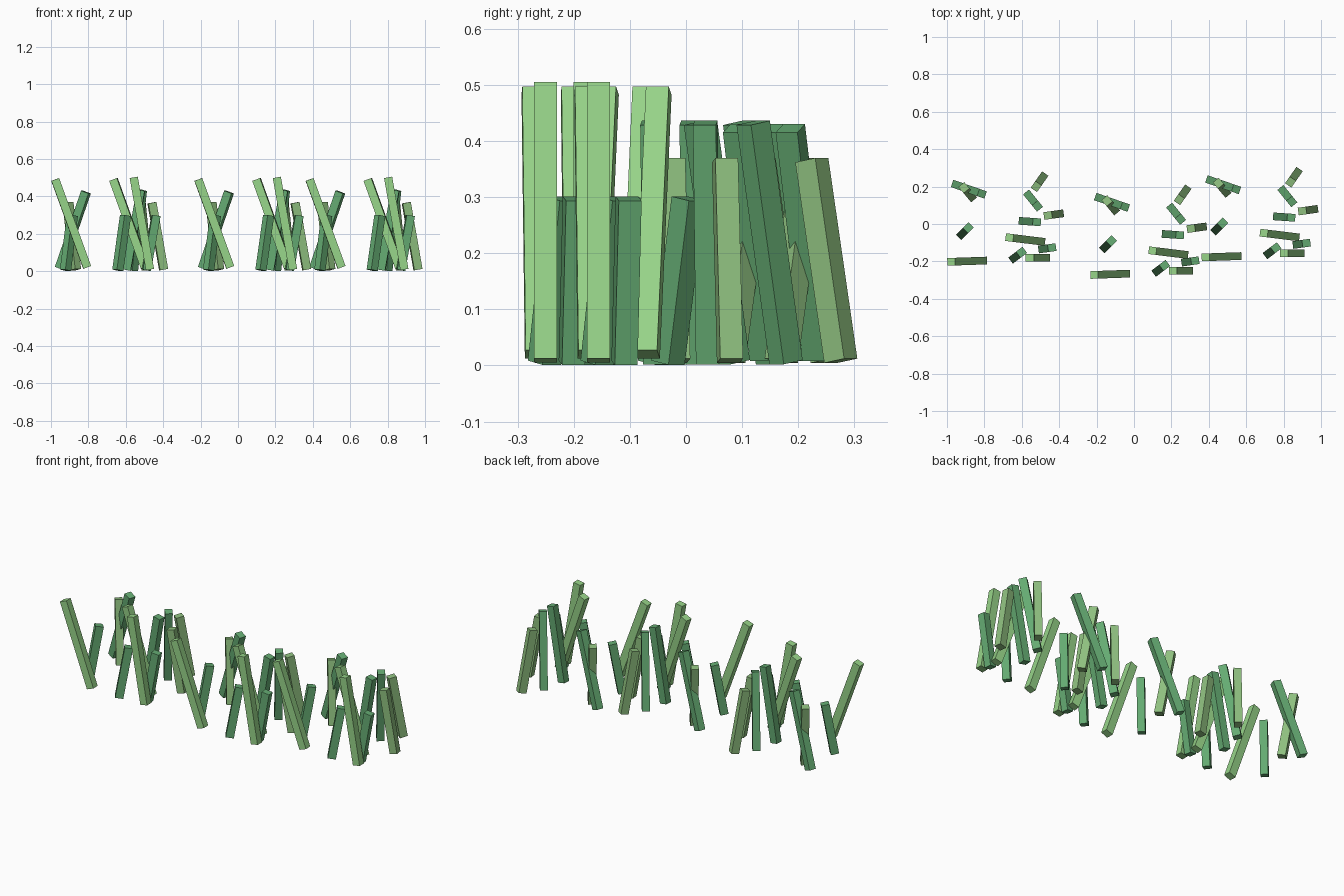
import bpy
from math import radians
from mathutils import Matrix, Vector

if "Cube" in bpy.data.objects:
    bpy.data.objects.remove(bpy.data.objects["Cube"])


def material(name, rgb):
    mat = bpy.data.materials.new(name)
    mat.diffuse_color = (*rgb, 1)
    mat.use_nodes = True
    mat.node_tree.nodes["Principled BSDF"].inputs["Base Color"].default_value = mat.diffuse_color
    return mat


# kind: length, centre height, lean direction, colour
KINDS = {
    "tall_blade": (0.50, 0.255, -1, material("light_green", (0.31, 0.66, 0.25))),
    "medium_blade": (0.363, 0.187, -1, material("soft_green", (0.27, 0.52, 0.21))),
    "dark_blade": (0.433, 0.219, 1, material("deep_green", (0.13, 0.41, 0.17))),
    "short_blade": (0.297, 0.151, 1, material("deep_green_short", (0.13, 0.41, 0.17))),
}

# one patch of grass: kind, centre x, centre y, turn, lean
PATCH = [
    ("tall_blade", -0.892, -0.199, 2, 20),
    ("tall_blade", -0.581, -0.083, -7, 20),
    ("tall_blade", -0.514, -0.180, 0, 10),
    ("medium_blade", -0.429, 0.050, 8, 10),
    ("medium_blade", -0.889, 0.170, -50, 10),
    ("medium_blade", -0.505, 0.226, 55, 10),
    ("dark_blade", -0.883, 0.186, -19, 20),
    ("dark_blade", -0.557, 0.013, -4, 10),
    ("dark_blade", -0.540, 0.125, -51, 10),
    ("short_blade", -0.904, -0.038, 45, 10),
    ("short_blade", -0.622, -0.167, 37, 10),
    ("short_blade", -0.464, -0.130, 8, 10),
]

# the patch is repeated at three places
OFFSETS = [(0, 0), (0.765, -0.07), (1.36, 0.024)]

SIZE_X, SIZE_Y = 0.044, 0.041


def box_mesh(name, length, mat):
    verts = [(x * SIZE_X / 2, y * SIZE_Y / 2, z * length / 2)
             for x in (-1, 1) for y in (-1, 1) for z in (-1, 1)]
    faces = [(0, 1, 3, 2), (4, 6, 7, 5), (0, 4, 5, 1),
             (2, 3, 7, 6), (0, 2, 6, 4), (1, 5, 7, 3)]
    mesh = bpy.data.meshes.new(name)
    mesh.from_pydata(verts, [], faces)
    mesh.materials.append(mat)
    return mesh


meshes = {k: box_mesh(k, v[0], v[3]) for k, v in KINDS.items()}

for ox, oy in OFFSETS:
    for kind, x, y, turn, lean in PATCH:
        _, height, side, _ = KINDS[kind]
        blade = bpy.data.objects.new(kind, meshes[kind])
        blade.matrix_world = (Matrix.Translation(Vector((x + ox, y + oy, height)))
                              @ Matrix.Rotation(radians(turn), 4, 'Z')
                              @ Matrix.Rotation(radians(side * lean), 4, 'Y'))
        bpy.context.collection.objects.link(blade)
